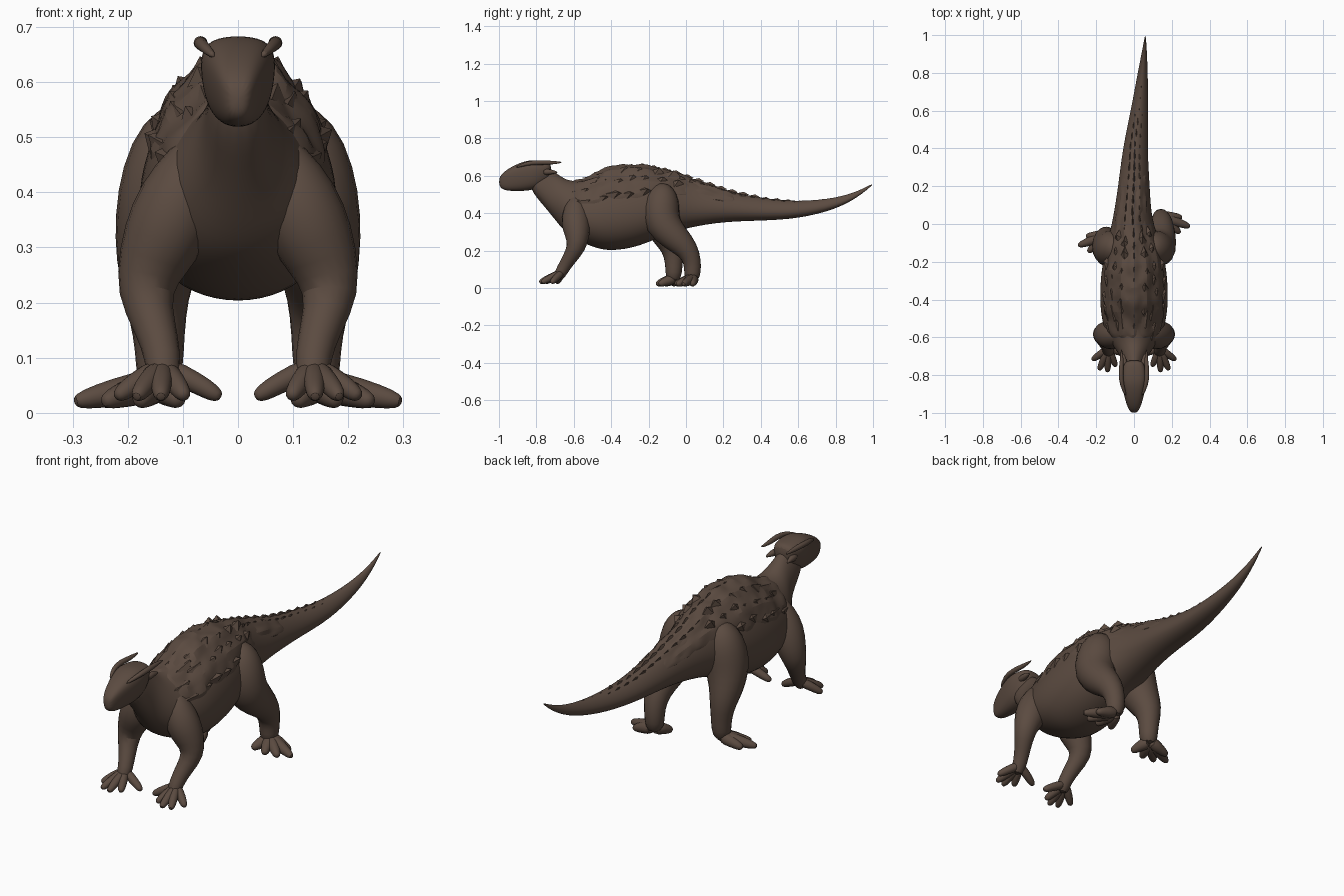
import bpy, bmesh, math, random
from mathutils import Vector

random.seed(4)
cube = bpy.data.objects.get("Cube")
if cube:
    bpy.data.objects.remove(cube)

hide = bpy.data.materials.new("brown hide")
hide.use_nodes = True
colour = (0.105, 0.070, 0.052, 1)
hide.diffuse_color = colour
hide.node_tree.nodes["Principled BSDF"].inputs["Base Color"].default_value = colour
SIDES = 16


def finish(name, bm, levels=1, angle=60):
    """Turn a bmesh into a named, shaded object."""
    bmesh.ops.recalc_face_normals(bm, faces=bm.faces)
    mesh = bpy.data.meshes.new(name)
    bm.to_mesh(mesh)
    bm.free()
    mesh.materials.append(hide)
    obj = bpy.data.objects.new(name, mesh)
    bpy.context.collection.objects.link(obj)
    if levels:
        obj.modifiers.new("smooth", "SUBSURF").levels = levels
        obj.modifiers["smooth"].render_levels = levels
    bpy.ops.object.select_all(action="DESELECT")
    obj.select_set(True)
    bpy.context.view_layer.objects.active = obj
    bpy.ops.object.shade_smooth_by_angle(angle=math.radians(angle))
    return obj


def bridge(bm, rings, closed=True):
    """Join rows of points with quads, capping the ends of closed rings."""
    rows = [[bm.verts.new(p) for p in ring] for ring in rings]
    n = len(rows[0])
    for a, b in zip(rows, rows[1:]):
        for i in range(n if closed else n - 1):
            j = (i + 1) % n
            bm.faces.new((a[i], a[j], b[j], b[i]))
    if closed:
        bm.faces.new(rows[0])
        bm.faces.new(rows[-1])


def slice_point(section, angle, pear, grow=0, power=1):
    """Point on an upright slice: y, bottom, top, half width, centre x."""
    y, low, high, width, cx = section
    c, s = (math.copysign(abs(v) ** power, v) for v in (math.cos(angle), math.sin(angle)))
    x = cx + (width * 1.02 + grow) * c * (1 - pear * s)
    return Vector((x, y, (low + high) / 2 + ((high - low) / 2 * 1.02 + grow) * s))


def loft(name, sections, pear, power=1):
    bm = bmesh.new()
    turn = 2 * math.pi / SIDES
    bridge(bm, [[slice_point(s, i * turn, pear, 0, power) for i in range(SIDES)]
                for s in sections])
    return finish(name, bm, 2)


def tube(bm, points, flat=1.0, sides=10):
    """Tapered limb through (x, y, z, radius) points."""
    path = [Vector(p[:3]) for p in points]
    rings = []
    for i, p in enumerate(path):
        d = (path[min(i + 1, len(path) - 1)] - path[max(i - 1, 0)]).normalized()
        side = d.cross(Vector((0, 1, 0)) if abs(d.z) > 0.6 else Vector((0, 0, 1))).normalized()
        up = side.cross(d)
        r = points[i][3] * 1.05
        rings.append([p + side * r * flat * math.cos(t) + up * r * math.sin(t)
                      for t in (2 * math.pi * k / sides for k in range(sides))])
    bridge(bm, rings)


# Trunk, neck and tail
trunk = [
    (-.84, .53, .66, .045, 0), (-.76, .44, .66, .055, 0), (-.70, .365, .62, .068, 0),
    (-.64, .29, .575, .115, 0), (-.57, .25, .57, .152, 0), (-.49, .215, .60, .17, 0),
    (-.40, .195, .645, .178, 0), (-.25, .22, .655, .173, 0), (-.10, .29, .625, .14, 0),
    (.02, .325, .585, .10, -.01), (.20, .355, .525, .082, 0), (.40, .36, .48, .064, .005),
    (.60, .37, .46, .046, .03), (.80, .42, .48, .026, .046), (.92, .485, .517, .012, .056),
    (1, .553, .56, .002, .06)]
loft("body_and_tail", trunk, .22)

# Wedge head: flat crown, pointed snout, narrow jaw
head = [
    (-1, .545, .59, .016, 0), (-.975, .523, .622, .032, 0), (-.92, .518, .656, .048, 0),
    (-.85, .52, .683, .064, 0), (-.80, .53, .683, .067, 0), (-.75, .56, .678, .055, 0),
    (-.72, .59, .668, .04, 0)]
loft("head", head, -.16, .72)


def section_at(y):
    for a, b in zip(trunk, trunk[1:]):
        if y <= b[0]:
            t = (y - a[0]) / (b[0] - a[0])
            return tuple(u + (v - u) * t for u, v in zip(a, b))
    return trunk[-1]


# Brow ridges and swept-back horns
bm = bmesh.new()
for s in (-1, 1):
    tube(bm, [(s * .042, -.91, .645, .006), (s * .066, -.85, .668, .011),
              (s * .070, -.79, .672, .013), (s * .064, -.72, .67, .011),
              (s * .066, -.66, .672, .003)])
    tube(bm, [(s * .045, -.77, .62, .02), (s * .052, -.72, .622, .014),
              (s * .056, -.685, .618, .003)])
finish("brow_horns", bm)

# Limbs, with the right hind leg stepping forward
for s, label in ((1, "left"), (-1, "right")):
    bm = bmesh.new()
    tube(bm, [(s * .065, -.585, .50, .03), (s * .09, -.59, .43, .066),
              (s * .12, -.59, .35, .082), (s * .155, -.58, .275, .066),
              (s * .172, -.585, .215, .05), (s * .150, -.625, .155, .038),
              (s * .135, -.66, .10, .033), (s * .135, -.69, .045, .03)])
    finish(label + "_front_leg", bm)

    bm = bmesh.new()
    for tx, ty in ((.03, -.69), (.095, -.755), (.14, -.785), (.185, -.775), (.222, -.72)):
        tip = Vector((s * tx, ty, .028))
        root = Vector((s * .137, -.66, .085))
        mid = root.lerp(tip, .6)
        tube(bm, [(*root, .024), (mid.x, mid.y, .053, .02), (*root.lerp(tip, .88), .017),
                  (*tip, .008)], 1, 8)
    finish(label + "_front_toes", bm)

    step = 0 if s > 0 else -.1
    bm = bmesh.new()
    tube(bm, [(s * .085, -.12, .56, .03), (s * .10, -.125, .515, .08),
              (s * .112, -.135, .43, .105), (s * .13, -.13, .34, .1),
              (s * .148, -.055 + step * .4, .265, .078), (s * .148, .012 + step * .8, .205, .06),
              (s * .143, .035 + step, .14, .048), (s * .142, .035 + step, .085, .045),
              (s * .145, .03 + step, .035, .037)], .97)
    finish(label + "_hind_leg", bm)

    bm = bmesh.new()
    for tx, ty in ((.105, -.045), (.18, -.06), (.245, -.05), (.298, -.015), (.255, .035)):
        tip = Vector((s * tx, ty + step, .02))
        root = Vector((s * .145, .04 + step, .052))
        mid = root.lerp(tip, .55)
        tube(bm, [(*root, .036), (mid.x, mid.y, .036, .026), (*root.lerp(tip, .88), .019),
                  (*tip, .009)], 1, 8)
    finish(label + "_hind_toes", bm)

# Rough armour mantle draped over the back, with lengthwise ridges
bm = bmesh.new()
rows = []
for i in range(30):
    y = -.62 + i * .031
    fade = 1 - .6 * max(0, i - 14) / 15
    row = []
    for k in range(19):
        a = math.radians(9 + k * 9)
        edge = k in (0, 18) or i in (0, 29)
        ridge = .009 if k % 3 == 0 else 0
        grow = -.014 if edge else fade * (ridge + random.uniform(-.009, .011))
        p = slice_point(section_at(y), a, .22, grow)
        p.y += 0 if edge else random.uniform(-.01, .01)
        row.append(p)
    rows.append(row)
bridge(bm, rows, False)
finish("armour_mantle", bm, 1, 35)


def scute(bm, y, angle, length, width, height):
    """Keeled plate leaning backwards out of the hide."""
    sec = section_at(y)
    base = slice_point(sec, angle, .22)
    out = (base - Vector((sec[4], y, (sec[1] + sec[2]) / 2))).normalized()
    side = out.cross(Vector((0, 1, 0))).normalized()
    along = side.cross(out) * (1 if side.cross(out).y > 0 else -1)
    sunk = base - out * .012
    corners = [sunk - along * length, sunk + side * width,
               sunk + along * length, sunk - side * width]
    ring = [bm.verts.new(p) for p in corners]
    tip = bm.verts.new(base + out * height + along * length * .5)
    bm.faces.new(ring)
    for i in range(4):
        bm.faces.new((ring[i], ring[(i + 1) % 4], tip))


# Overlapping plates along the flanks, and a low keel down the spine and tail
bm = bmesh.new()
for s in (-1, 1):
    for tilt, first, count in ((25, -.5, 6), (45, -.55, 7), (66, -.55, 6)):
        for i in range(count):
            y = first + i * .08 + random.uniform(-.015, .015)
            scute(bm, y, math.radians(90 + s * tilt + random.uniform(-5, 5)),
                  random.uniform(.05, .065), .03, random.uniform(.012, .02))
    for i in range(12):
        scute(bm, -.05 + i * .055, math.radians(90 + s * 28), .05, .012, .004)
for i in range(24):
    scute(bm, -.56 + i * .06, math.pi / 2, .06, .014 - i * .0003, .009 - i * .0002)
finish("back_scutes", bm, 0, 20)
